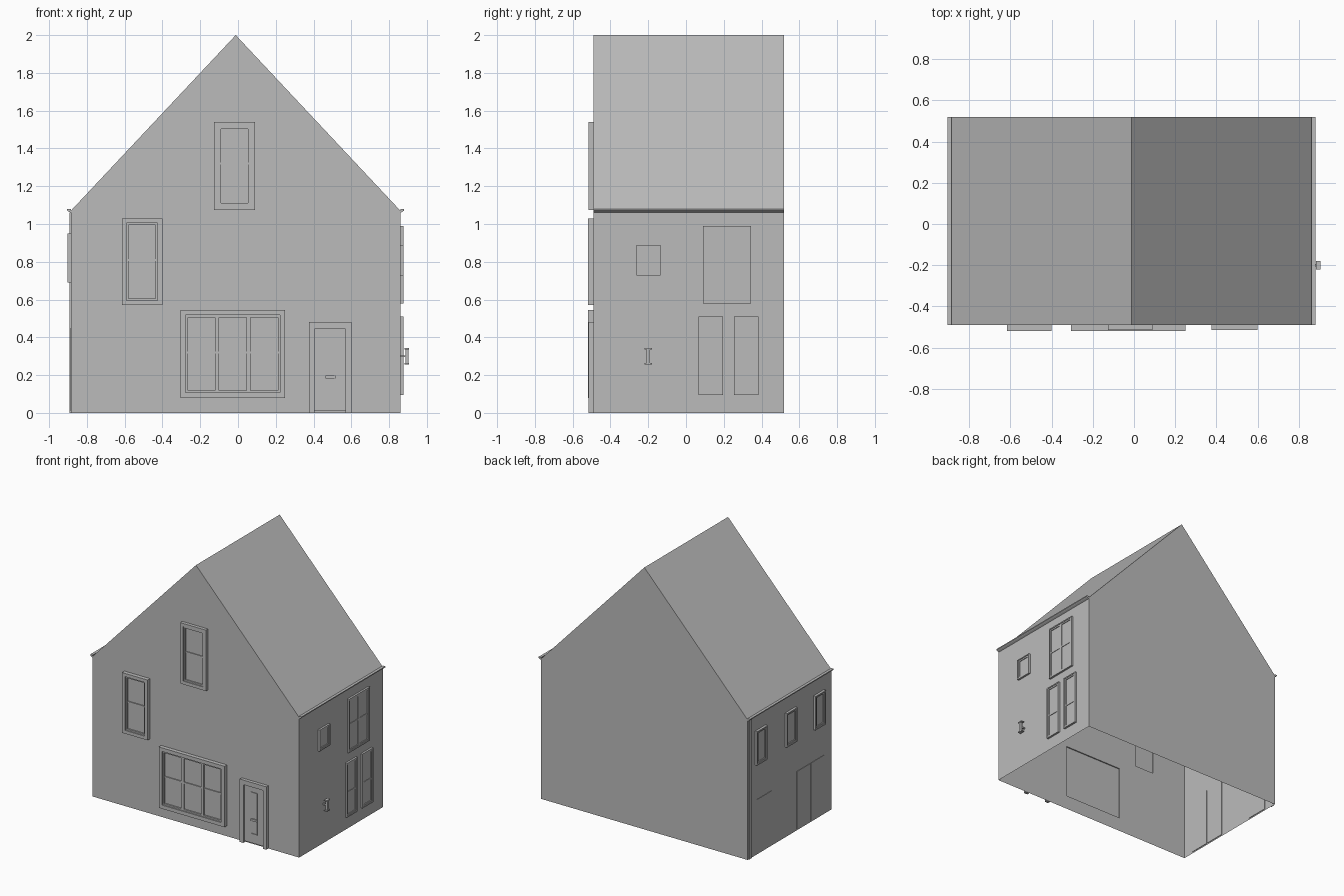
import bpy, bmesh
from mathutils import Vector

cube = bpy.data.objects.get("Cube")
if cube:
    bpy.data.objects.remove(cube)

grey = bpy.data.materials.new("plain_grey")
grey.use_nodes = True
GREY = (0.5, 0.5, 0.5, 1)
grey.diffuse_color = GREY
grey.node_tree.nodes["Principled BSDF"].inputs["Base Color"].default_value = GREY

# Main dimensions
LEFT, RIGHT, FRONT, BACK = -0.885, 0.86, -0.49, 0.52
EAVES, RIDGE, RIDGE_X = 1.07, 2.0, -0.012

# Map (along wall, outward distance, height) to space
SIDES = {
    "front": lambda a, d, z: Vector((a, FRONT - d, z)),
    "back": lambda a, d, z: Vector((a, BACK + d, z)),
    "right": lambda a, d, z: Vector((RIGHT + d, a, z)),
    "left": lambda a, d, z: Vector((LEFT - d, a, z)),
}
NORMALS = {"front": (0, -1, 0), "back": (0, 1, 0), "right": (1, 0, 0), "left": (-1, 0, 0)}
holes = {side: [] for side in SIDES}


def finish(name, bm):
    mesh = bpy.data.meshes.new(name)
    bm.to_mesh(mesh)
    bm.free()
    mesh.materials.append(grey)
    obj = bpy.data.objects.new(name, mesh)
    bpy.context.collection.objects.link(obj)
    return obj


def add_box(bm, side, a, z, d):
    """Box on a wall: spans along the wall, in height and outward."""
    p, q = SIDES[side](a[0], d[0], z[0]), SIDES[side](a[1], d[1], z[1])
    verts = bmesh.ops.create_cube(bm, size=1)["verts"]
    for v in verts:
        v.co = Vector((p[i] + (q[i] - p[i]) * (v.co[i] + 0.5) for i in range(3)))
    faces = list({f for v in verts for f in v.link_faces})
    bmesh.ops.recalc_face_normals(bm, faces=faces)


def add_ring(bm, side, a, z, d, w):
    """Rectangular frame with bars of width w."""
    add_box(bm, side, (a[0], a[0] + w), z, d)
    add_box(bm, side, (a[1] - w, a[1]), z, d)
    inner = (a[0] + w, a[1] - w)
    add_box(bm, side, inner, (z[0], z[0] + w), d)
    add_box(bm, side, inner, (z[1] - w, z[1]), d)


def window(name, side, a, z, out, w, panes=1, rail=None):
    """Frame over an opening, with one sash per pane and an optional rail."""
    bm = bmesh.new()
    add_ring(bm, side, a, z, (0, out), w)
    ia, iz = (a[0] + w, a[1] - w), (z[0] + w, z[1] - w)
    holes[side].append((ia, iz))
    glass = out * 0.35
    step = (ia[1] - ia[0]) / panes
    for i in range(panes):
        pane = (ia[0] + i * step, ia[0] + (i + 1) * step)
        add_box(bm, side, pane, iz, (glass - 0.002, glass))
        add_ring(bm, side, pane, iz, (glass, out * 0.7), 0.011)
        if rail:
            add_box(bm, side, (pane[0] + 0.011, pane[1] - 0.011),
                    (rail - 0.006, rail + 0.006), (glass, out * 0.6))
    finish(name, bm)


def panel(name, side, spans, z):
    """Flush door leaves."""
    bm = bmesh.new()
    for a in spans:
        add_box(bm, side, a, z, (-0.004, 0.003))
    finish(name, bm)


# Front windows
window("attic_window", "front", (-0.127, 0.09), (1.075, 1.54), 0.025, 0.025, 1, 1.32)
window("upper_front_window", "front", (-0.615, -0.4), (0.57, 1.03), 0.03, 0.025, 1, 0.81)
window("living_room_window", "front", (-0.305, 0.25), (0.08, 0.545), 0.03, 0.028, 3, 0.32)

# Right side windows
window("small_right_window", "right", (-0.263, -0.135), (0.727, 0.89), 0.015, 0.008)
window("upper_right_window", "right", (0.09, 0.343), (0.58, 0.99), 0.015, 0.009, 2, 0.79)
for i, y in enumerate((0.067, 0.255)):
    window(f"lower_right_window_{i + 1}", "right", (y, y + 0.128), (0.095, 0.51),
           0.015, 0.009, 1, 0.28)

# Left side windows and doors
for i, y in enumerate((-0.4, -0.055, 0.305)):
    window(f"left_window_{i + 1}", "left", (y, y + 0.125), (0.69, 0.95), 0.018, 0.01)
panel("left_door", "left", [(0.235, 0.41)], (0.01, 0.42))
panel("left_double_door", "left", [(-0.4, -0.239), (-0.233, -0.07)], (0.01, 0.45))

# Front door with a framed glass strip and letter slot
bm = bmesh.new()
for a in ((0.375, 0.405), (0.57, 0.6)):
    add_box(bm, "front", a, (0, 0.48), (0, 0.025))
add_box(bm, "front", (0.405, 0.57), (0.445, 0.48), (0, 0.025))
finish("front_door_frame", bm)
holes["front"].append(((0.405, 0.57), (0.01, 0.445)))
bm = bmesh.new()
add_box(bm, "front", (0.405, 0.57), (0.01, 0.445), (0.002, 0.009))
add_ring(bm, "front", (0.46, 0.515), (0.08, 0.4), (0.009, 0.014), 0.005)
add_box(bm, "front", (0.46, 0.515), (0.182, 0.198), (0.009, 0.018))
finish("front_door", bm)

# Wall lamp: slim body, two caps and a bracket
bm = bmesh.new()
add_box(bm, "right", (-0.21, -0.19), (0.265, 0.335), (0.026, 0.042))
for z in (0.257, 0.335):
    add_box(bm, "right", (-0.22, -0.18), (z, z + 0.008), (0.022, 0.045))
add_box(bm, "right", (-0.205, -0.195), (0.295, 0.305), (0, 0.026))
finish("wall_lamp", bm)


# Walls: outlines filled around the openings, open underneath
def wall(side, outline):
    bm = bmesh.new()
    loops = [outline] + [[(a[0], z[0]), (a[1], z[0]), (a[1], z[1]), (a[0], z[1])]
                         for a, z in holes[side]]
    for loop in loops:
        verts = [bm.verts.new(SIDES[side](a, 0, z)) for a, z in loop]
        for i, v in enumerate(verts):
            bm.edges.new((verts[i - 1], v))
    normal = Vector(NORMALS[side])
    bmesh.ops.triangle_fill(bm, edges=bm.edges[:], use_beauty=True, normal=normal)
    for f in bm.faces:
        f.normal_update()
        if f.normal.dot(normal) < 0:
            f.normal_flip()
    finish(side + "_wall", bm)


gable = [(LEFT, 0), (RIGHT, 0), (RIGHT, EAVES), (RIDGE_X, RIDGE), (LEFT, EAVES)]
plain = [(FRONT, 0), (BACK, 0), (BACK, EAVES), (FRONT, EAVES)]
for side in SIDES:
    wall(side, gable if side in ("front", "back") else plain)

# Roof slopes
bm = bmesh.new()
rows = [[bm.verts.new((x, y, z)) for y in (FRONT, BACK)]
        for x, z in ((LEFT, EAVES), (RIDGE_X, RIDGE), (RIGHT, EAVES))]
for p, q in zip(rows, rows[1:]):
    face = bm.faces.new((p[0], q[0], q[1], p[1]))
    face.normal_update()
    if face.normal.z < 0:
        face.normal_flip()
finish("roof", bm)

# Gutters along both eaves: sloped underside with a small lip
for side in ("left", "right"):
    bm = bmesh.new()
    profile = [(0, 1.06), (0.012, 1.066), (0.02, 1.072), (0.02, 1.08), (0, 1.08)]
    face = bm.faces.new([bm.verts.new(SIDES[side](FRONT, d, z)) for d, z in profile])
    ext = bmesh.ops.extrude_face_region(bm, geom=[face])["geom"]
    moved = [g for g in ext if isinstance(g, bmesh.types.BMVert)]
    bmesh.ops.translate(bm, verts=moved, vec=(0, BACK - FRONT, 0))
    bmesh.ops.recalc_face_normals(bm, faces=bm.faces[:])
    finish(side + "_gutter", bm)

# Downpipe strip at the rear left corner
bm = bmesh.new()
add_box(bm, "left", (0.475, 0.505), (0, 1.062), (0, 0.006))
finish("downpipe", bm)
